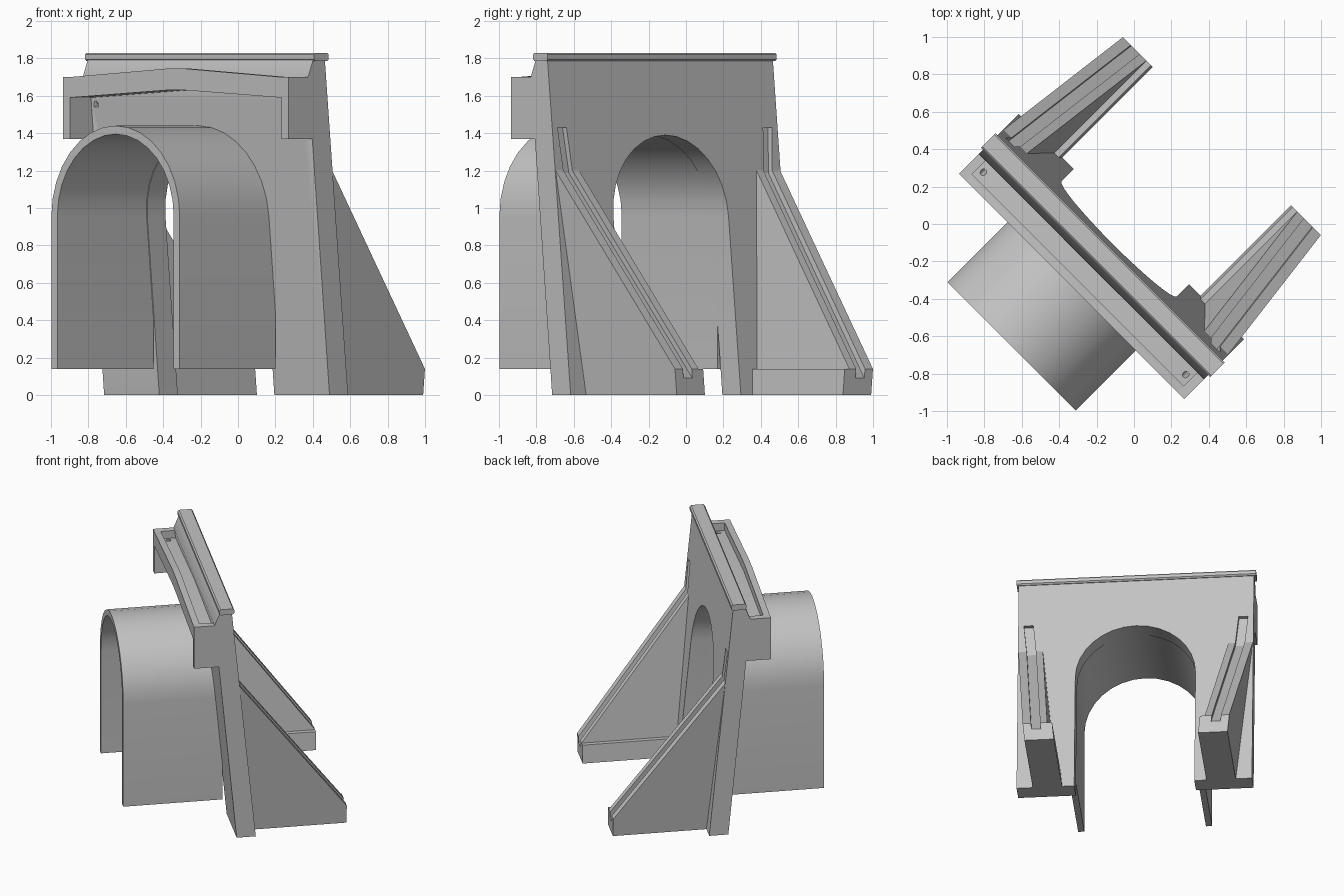
import bpy, bmesh, math
from mathutils import Matrix, Vector

old = bpy.data.objects.get("Cube")
if old:
    bpy.data.objects.remove(old, do_unlink=True)

TURN = Matrix.Rotation(math.radians(-45), 4, 'Z')   # wall stands diagonally
LEAN = 0.095                                        # batter of the masonry

stone = bpy.data.materials.new("pale_stone")
stone.use_nodes = True
stone.diffuse_color = (0.55, 0.55, 0.55, 1)
stone.node_tree.nodes["Principled BSDF"].inputs["Base Color"].default_value = (0.55, 0.55, 0.55, 1)


def finish(name, bm):
    bmesh.ops.recalc_face_normals(bm, faces=bm.faces)
    bm.transform(TURN)
    mesh = bpy.data.meshes.new(name)
    bm.to_mesh(mesh)
    bm.free()
    mesh.materials.append(stone)
    obj = bpy.data.objects.new(name, mesh)
    bpy.context.collection.objects.link(obj)
    return obj


def prism(name, outline, axis, lo, hi, side=1, lean=0.0):
    """Extrude an outline along x (points are y,z) or along y (points are x,z)."""
    bm = bmesh.new()
    rings = []
    for d in (lo, hi):
        ring = []
        for a, z in outline:
            x, y = (d, a) if axis == 'x' else (a, d)
            ring.append(bm.verts.new((side * (x + lean * z), y, z)))
        rings.append(ring)
        bm.faces.new(ring)
    n = len(outline)
    for i in range(n):
        j = (i + 1) % n
        bm.faces.new((rings[0][i], rings[0][j], rings[1][j], rings[1][i]))
    return finish(name, bm)


def rod(name, start, end, radius):
    a, b = Vector(start), Vector(end)
    bm = bmesh.new()
    place = Matrix.Translation((a + b) / 2) @ (b - a).to_track_quat('Z', 'Y').to_matrix().to_4x4()
    bmesh.ops.create_cone(bm, cap_ends=True, segments=12, radius1=radius, radius2=radius,
                          depth=(b - a).length, matrix=place)
    return finish(name, bm)


def cut(cutter, *targets):
    for obj in targets:
        mod = obj.modifiers.new("cut", 'BOOLEAN')
        mod.operation = 'DIFFERENCE'
        mod.solver = 'EXACT'
        mod.object = cutter
        bpy.context.view_layer.objects.active = obj
        bpy.ops.object.modifier_apply(modifier=mod.name)
    bpy.data.objects.remove(cutter, do_unlink=True)


def arch(radius, foot, spring=0.955, steps=16):
    arc = [(radius * math.cos(math.pi * i / steps), spring + radius * math.sin(math.pi * i / steps))
           for i in range(steps + 1)]
    return [(radius, foot)] + arc + [(-radius, foot)]


# Portal wall, battered front and back, with the arched opening
wall = prism("portal_wall", [(-0.16, 0), (-0.02, 0), (-0.195, 1.79), (-0.285, 1.79), (-0.322, 1.70)],
             'x', -0.852, 0.852)
cut(prism("opening_cutter", arch(0.435, -0.1), 'y', -0.6, 0.3), wall)

# Coping along the top
coping = prism("coping", [(-0.28, 1.785), (-0.29, 1.795), (-0.29, 1.82), (-0.28, 1.83),
                          (-0.19, 1.83), (-0.18, 1.82), (-0.18, 1.795), (-0.19, 1.785)],
               'x', -0.866, 0.866)

# Tunnel barrel in front of the wall
barrel = prism("tunnel_barrel", arch(0.485, 0.14) + arch(0.44, 0.14)[::-1], 'y', -0.926, -0.2)

# Trough hung on the front of the wall
panel = prism("trough_front", [(-0.80, 1.59), (-0.07, 1.63), (0.07, 1.63), (0.80, 1.59),
                               (0.80, 1.70), (0.07, 1.745), (-0.07, 1.745), (-0.80, 1.70)],
              'y', -0.472, -0.424)
floor = prism("trough_floor", [(-0.80, 1.59), (-0.07, 1.63), (0.07, 1.63), (0.80, 1.59),
                               (0.80, 1.64), (0, 1.68), (-0.80, 1.64)],
              'y', -0.424, -0.30)
parts = [wall, coping, barrel, panel, floor]

for side, label in ((1, "left"), (-1, "right")):
    # End bracket of the trough and its drain
    parts.append(prism("trough_bracket_" + label,
                       [(-0.472, 1.37), (-0.29, 1.37), (-0.322, 1.70), (-0.472, 1.70)],
                       'x', 0.80, 0.852, side))
    cut(rod("drain_cutter", (side * 0.765, -0.40, 1.68), (side * 0.765, -0.305, 1.54), 0.016),
        floor, wall)

    # Outward leaning buttress on a footing, with a channel down its slope
    footing = prism("buttress_footing_" + label, [(-0.06, 0), (0.665, 0), (0.665, 0.14), (-0.06, 0.14)],
                    'x', 0.522, 0.735, side, LEAN)
    buttress = prism("buttress_" + label,
                     [(-0.08, 0.14), (-0.18, 1.2), (-0.137, 1.2), (0.665, 0.14)],
                     'x', 0.557, 0.735, side, LEAN)
    channel = prism("channel_cutter",
                    [(0.70, 0.044), (-0.165, 1.187), (-0.19, 1.43), (-0.1, 1.43), (-0.1, 1.3), (0.70, 0.3)],
                    'x', 0.608, 0.675, side, LEAN)
    cut(channel, wall, buttress, footing)
    parts += [footing, buttress]

# Smooth curves, crisp edges
bpy.ops.object.select_all(action='DESELECT')
for obj in parts:
    obj.select_set(True)
bpy.context.view_layer.objects.active = wall
bpy.ops.object.shade_smooth_by_angle(angle=math.radians(30))
